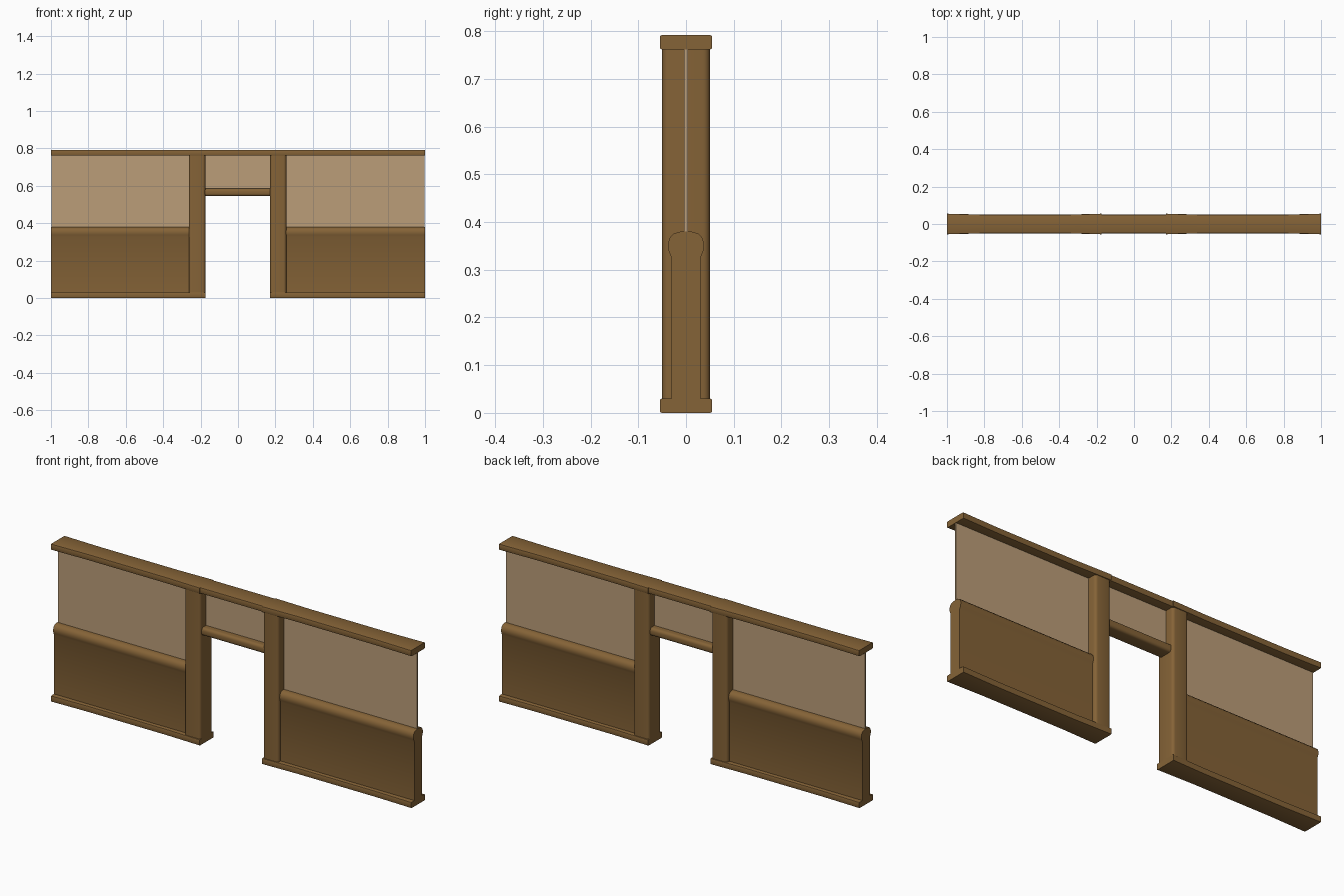
import bpy, bmesh, math

if "Cube" in bpy.data.objects:
    bpy.data.objects.remove(bpy.data.objects["Cube"])


def material(name, rgb):
    m = bpy.data.materials.new(name)
    m.diffuse_color = (*rgb, 1)
    m.use_nodes = True
    m.node_tree.nodes["Principled BSDF"].inputs["Base Color"].default_value = m.diffuse_color
    return m


WOOD = material("brown wood", (0.235, 0.125, 0.038))
PANE = material("tan pane", (0.50, 0.34, 0.19))


def loft(name, stations, mat):
    """Join equal-sized rings of points into a closed solid."""
    bm = bmesh.new()
    rings = [[bm.verts.new(p) for p in ring] for ring in stations]
    n = len(rings[0])
    for a, b in zip(rings, rings[1:]):
        for i in range(n):
            j = (i + 1) % n
            bm.faces.new((a[i], a[j], b[j], b[i]))
    bm.faces.new(rings[0][::-1])
    bm.faces.new(rings[-1])
    bmesh.ops.recalc_face_normals(bm, faces=bm.faces)
    me = bpy.data.meshes.new(name)
    bm.to_mesh(me)
    bm.free()
    me.materials.append(mat)
    ob = bpy.data.objects.new(name, me)
    bpy.context.collection.objects.link(ob)
    bpy.ops.object.select_all(action='DESELECT')
    ob.select_set(True)
    bpy.context.view_layer.objects.active = ob
    bpy.ops.object.shade_smooth_by_angle(angle=math.radians(35))
    return ob


def rounded(hw, hh, r, seg=4):
    """Rounded rectangle outline."""
    pts = []
    for k, (sx, sy) in enumerate(((1, 1), (-1, 1), (-1, -1), (1, -1))):
        for i in range(seg + 1):
            a = math.pi / 2 * (k + i / seg)
            pts.append((sx * (hw - r) + r * math.cos(a),
                        sy * (hh - r) + r * math.sin(a)))
    return pts


def bar(name, x0, x1, profile, mat):
    """Extrude a (y, z) profile along x."""
    return loft(name, [[(x, y, z) for y, z in profile] for x in (x0, x1)], mat)


def rail(name, z, widths):
    """Flat rail with softened edges, half width given at each x."""
    rings = []
    for x, hw in widths:
        rings.append([(x, y, z + 0.015 + h) for y, h in rounded(hw, 0.015, 0.004, 2)])
    loft(name, rings, WOOD)


# Post, panel and glazing on each side of the doorway
half = [(0.03, 0.03), (0.03, 0.325), (0.036, 0.338), (0.038, 0.352),
        (0.035, 0.366), (0.026, 0.376), (0.012, 0.38)]
panel_profile = half + [(-y, z) for y, z in reversed(half)]

for side, s, inner, outer in (("left", -1, 0.175, 0.263), ("right", 1, 0.172, 0.258)):
    mid = s * (inner + outer) / 2
    ring = rounded((outer - inner) / 2, 0.05, 0.014)
    loft(side + "_post", [[(mid + x, y, z) for x, y in ring] for z in (0.028, 0.766)], WOOD)
    bar(side + "_lower_panel", s * (outer - 0.01), s * 1.0, panel_profile, WOOD)
    bar(side + "_pane", s * (outer - 0.01), s * 0.998,
        [(-0.004, 0.375), (0.004, 0.375), (0.004, 0.766), (-0.004, 0.766)], PANE)
    # Rails flare slightly toward the ends
    widths = [(s * inner, 0.055), (s * 0.36, 0.05), (s * 0.8, 0.05), (s * 1.0, 0.055)]
    rail(side + "_bottom_rail", 0.0, widths)
    rail(side + "_top_rail", 0.762, widths)

# Section over the doorway
rail("centre_top_rail", 0.762, [(-0.175, 0.05), (0.172, 0.05)])
bar("lintel", -0.18, 0.178, [(y, z + 0.565) for y, z in rounded(0.038, 0.02, 0.014)], WOOD)
bar("centre_pane", -0.18, 0.178,
    [(-0.004, 0.58), (0.004, 0.58), (0.004, 0.766), (-0.004, 0.766)], PANE)
